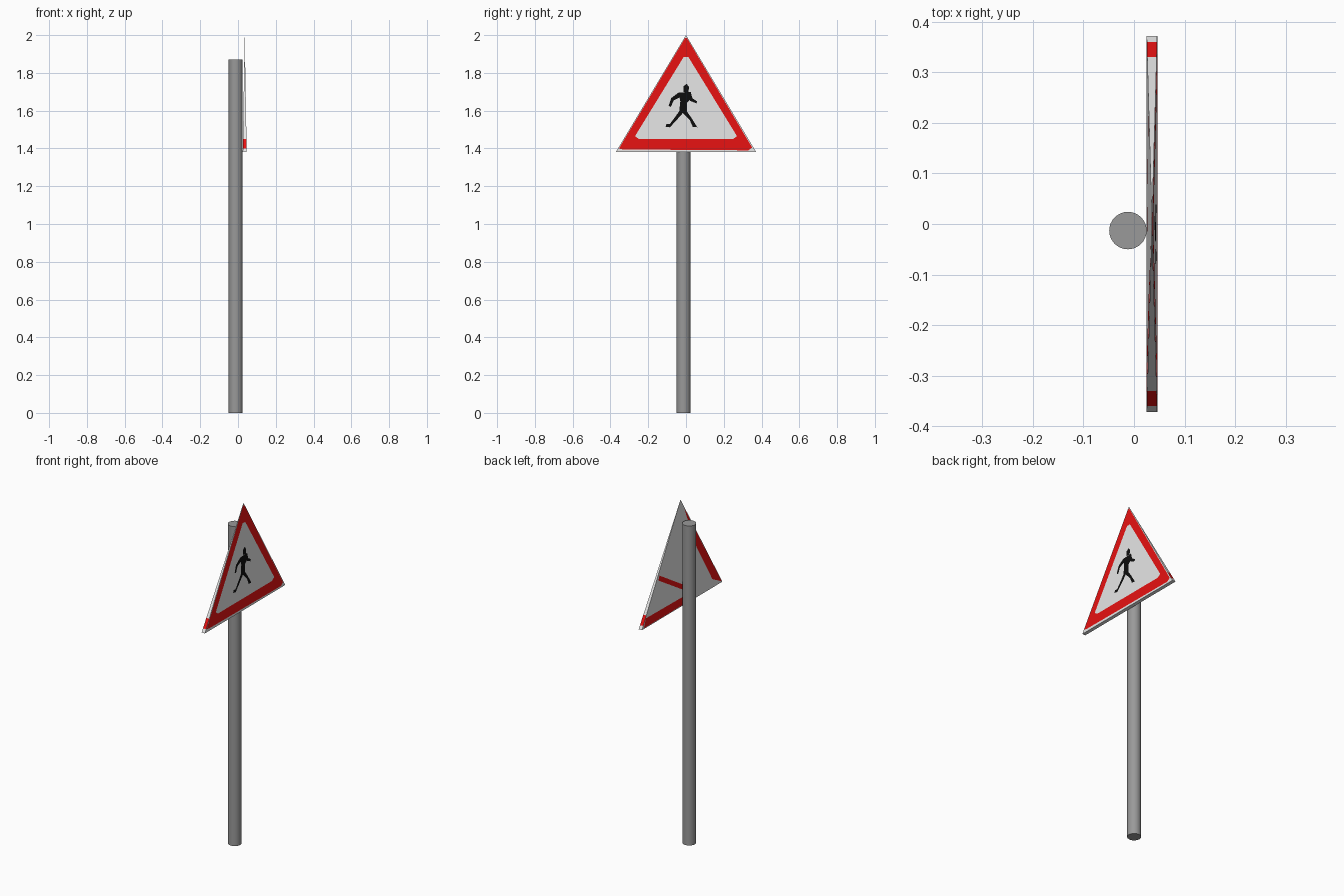
import bpy
import bmesh
from mathutils import Vector

default = bpy.data.objects.get("Cube")
if default:
    bpy.data.objects.remove(default, do_unlink=True)


def material(name, rgb):
    mat = bpy.data.materials.new(name)
    mat.use_nodes = True
    color = (*rgb, 1.0)
    mat.diffuse_color = color
    mat.node_tree.nodes["Principled BSDF"].inputs["Base Color"].default_value = color
    return mat


GREY = material("post grey", (0.32, 0.32, 0.32))
WHITE = material("sign white", (0.79, 0.79, 0.79))
RED = material("sign red", (0.82, 0.006, 0.006))
BLACK = material("figure black", (0.004, 0.004, 0.004))

# Sign panel dimensions: a flat wedge that narrows to a point at the top
BASE_Z, TOP_Z = 1.38, 2.0
HALF_WIDTH, HALF_DEPTH, MID_X = 0.372, 0.0105, 0.0355


def add_object(name, bm, mats):
    mesh = bpy.data.meshes.new(name)
    bm.to_mesh(mesh)
    bm.free()
    for mat in mats:
        mesh.materials.append(mat)
    obj = bpy.data.objects.new(name, mesh)
    bpy.context.collection.objects.link(obj)
    return obj


def on_panel(y, z, side, lift):
    """Point lying on the leaning panel face; side is +1 or -1 along x."""
    depth = HALF_DEPTH * (TOP_Z - z) / (TOP_Z - BASE_Z)
    return Vector((MID_X + side * (depth + lift), y, z))


def plate(name, polygons, mat, side=1, lift=0.0008):
    bm = bmesh.new()
    for poly in polygons:
        face = bm.faces.new([bm.verts.new(on_panel(y, z, side, lift)) for y, z in poly])
        face.normal_update()
        if face.normal.x * side < 0:
            face.normal_flip()
    return add_object(name, bm, [mat])


# Post
bpy.ops.mesh.primitive_cylinder_add(vertices=32, radius=0.037, depth=1.87,
                                    location=(-0.012, -0.013, 0.935))
post = bpy.context.object
post.name = "post"
post.data.materials.append(GREY)
bpy.ops.object.shade_smooth_by_angle()

# Sign panel, with a red band on its narrow sloping sides
bm = bmesh.new()
base = [bm.verts.new((MID_X + sx * HALF_DEPTH, sy * HALF_WIDTH, BASE_Z))
        for sx, sy in ((-1, -1), (1, -1), (1, 1), (-1, 1))]
apex = bm.verts.new((MID_X, 0, TOP_Z))
bm.faces.new(base[::-1])
for i in range(4):
    bm.faces.new((base[i], base[(i + 1) % 4], apex))
for cut in (1.40, 1.45):
    bmesh.ops.bisect_plane(bm, geom=bm.verts[:] + bm.edges[:] + bm.faces[:],
                           plane_co=(0, 0, cut), plane_no=(0, 0, 1))
bmesh.ops.recalc_face_normals(bm, faces=bm.faces)
for face in bm.faces:
    height = face.calc_center_median().z
    if abs(face.normal.y) > 0.5 and 1.40 < height < 1.45:
        face.material_index = 1
add_object("sign_panel", bm, [WHITE, RED])

# Red warning border
outer = [(-0.335, 1.395), (0.33, 1.39), (0.35, 1.405),
         (0.005, 1.985), (-0.005, 1.985), (-0.355, 1.40)]
inner = [(-0.25, 1.45), (0.25, 1.45), (0.27, 1.465),
         (0.012, 1.885), (-0.012, 1.885), (-0.27, 1.465)]
ring = []
for i in range(len(outer)):
    j = (i + 1) % len(outer)
    ring.append([outer[i], outer[j], inner[j], inner[i]])
plate("red_border", ring, RED)

# Walking figure
head = [(-0.013, 1.70), (0.013, 1.70), (0.016, 1.725), (0.004, 1.742), (-0.012, 1.73)]
torso = [(-0.04, 1.695), (0.025, 1.70), (0.024, 1.66), (0.004, 1.64),
         (0.004, 1.595), (-0.036, 1.595), (-0.03, 1.65)]
rear_arm = [(-0.04, 1.695), (-0.028, 1.672), (-0.065, 1.655), (-0.08, 1.62),
            (-0.092, 1.625), (-0.078, 1.667)]
front_arm = [(0.025, 1.70), (0.034, 1.665), (0.058, 1.65), (0.056, 1.638),
             (0.022, 1.652), (0.01, 1.68)]
rear_leg = [(-0.036, 1.597), (-0.008, 1.597), (-0.05, 1.55), (-0.085, 1.512),
            (-0.108, 1.515), (-0.104, 1.53), (-0.085, 1.53), (-0.055, 1.57)]
front_leg = [(-0.025, 1.597), (0.004, 1.597), (0.03, 1.56), (0.06, 1.512),
             (0.036, 1.514), (0.02, 1.55)]
plate("walking_figure", [head, torso, rear_arm, front_arm, rear_leg, front_leg], BLACK)

# Red streaks on the back of the panel
lower_band = [(0.355, 1.385), (0.335, 1.435), (-0.05, 1.43), (-0.05, 1.385)]
slanted_stripe = [(0.215, 1.61), (0.205, 1.635), (-0.06, 1.47), (-0.06, 1.44)]
edge_band = [(-0.03, 1.94), (-0.365, 1.385), (-0.28, 1.43), (-0.14, 1.67)]
plate("back_streaks", [lower_band, slanted_stripe, edge_band], RED, side=-1)
